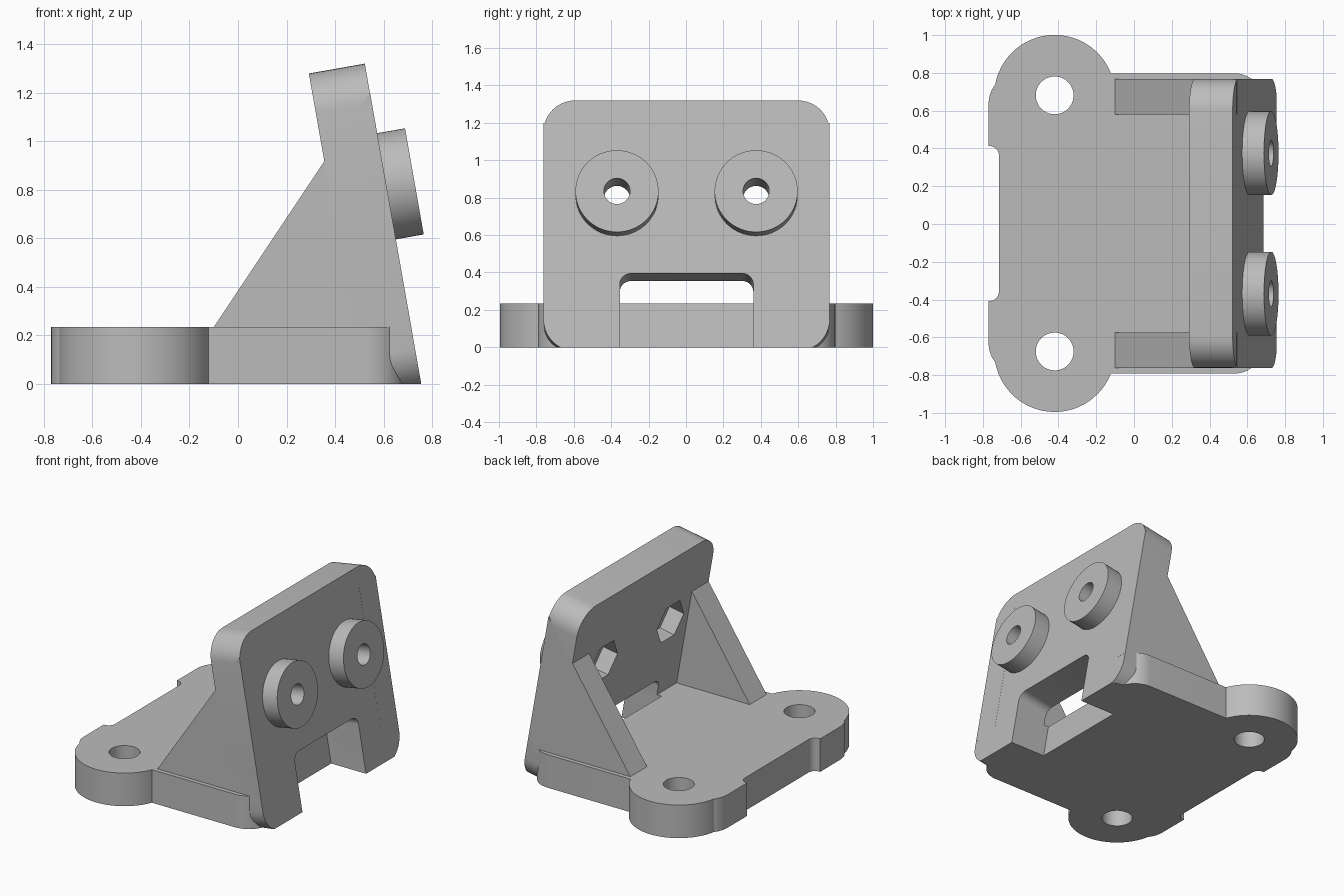
import bpy, bmesh
from math import sin, cos, pi, radians
from mathutils import Matrix, Vector

if "Cube" in bpy.data.objects:
    bpy.data.objects.remove(bpy.data.objects["Cube"], do_unlink=True)

grey = bpy.data.materials.new("light_grey")
grey.use_nodes = True
grey.diffuse_color = (0.5, 0.5, 0.5, 1)
grey.node_tree.nodes["Principled BSDF"].inputs["Base Color"].default_value = (0.5, 0.5, 0.5, 1)

MID = 0.003                      # centre line in y
TILT = radians(10)
s, c = sin(TILT), cos(TILT)
FLAT = Matrix.Translation((0, MID, 0))
# leaning frame: local x = across, y = up the face, z = out of the face
LEAN = Matrix(((0, -s, c, 0.755), (1, 0, 0, MID), (0, c, s, 0), (0, 0, 0, 1)))
SIDE = FLAT @ Matrix.Rotation(pi / 2, 4, "X")


def circle(x, y, r, n=64):
    return [(x + r * cos(2 * pi * i / n), y + r * sin(2 * pi * i / n)) for i in range(n)]


def rounded(x0, x1, y0, y1, r, n=10):
    """Rectangle outline with rounded corners."""
    corners = [(x1 - r, y1 - r), (x0 + r, y1 - r), (x0 + r, y0 + r), (x1 - r, y0 + r)]
    return [(x + r * cos(pi / 2 * (k + i / n)), y + r * sin(pi / 2 * (k + i / n)))
            for k, (x, y) in enumerate(corners) for i in range(n + 1)]


def prism(name, outline, z0, z1, frame):
    """Extrude an outline between two heights of a frame."""
    bm = bmesh.new()
    face = bm.faces.new([bm.verts.new((x, y, z0)) for x, y in outline])
    top = bmesh.ops.extrude_face_region(bm, geom=[face])["geom"]
    bmesh.ops.translate(bm, vec=Vector((0, 0, z1 - z0)),
                        verts=[v for v in top if isinstance(v, bmesh.types.BMVert)])
    bm.transform(frame)
    bmesh.ops.recalc_face_normals(bm, faces=bm.faces)
    mesh = bpy.data.meshes.new(name)
    bm.to_mesh(mesh)
    bm.free()
    mesh.materials.append(grey)
    ob = bpy.data.objects.new(name, mesh)
    bpy.context.collection.objects.link(ob)
    return ob


def combine(ob, operation, tools):
    """Apply booleans and discard the tool objects."""
    for tool in tools:
        tool.hide_render = True
        mod = ob.modifiers.new("shape", "BOOLEAN")
        mod.operation, mod.object, mod.solver = operation, tool, "EXACT"
    graph = bpy.context.evaluated_depsgraph_get()
    mesh = bpy.data.meshes.new_from_object(ob.evaluated_get(graph))
    ob.modifiers.clear()
    ob.data = mesh
    for tool in tools:
        bpy.data.objects.remove(tool, do_unlink=True)


def notch():
    # opening through the foot of the leaning plate and into the base
    return prism("notch_cutter", rounded(-0.357, 0.357, -0.4, 0.401, 0.06), -0.27, 0.2, LEAN)


SIDES = (-1, 1)

# base with two mounting lobes
base = prism("base", rounded(-0.77, 0.69, -0.795, 0.795, 0.16), 0, 0.235, FLAT)
combine(base, "UNION", [prism("lobe", circle(-0.42, k * 0.678, 0.32), 0, 0.235, FLAT)
                        for k in SIDES])
combine(base, "DIFFERENCE",
        [prism("hole", circle(-0.42, k * 0.678, 0.1), -0.1, 0.4, FLAT) for k in SIDES]
        + [prism("recess", rounded(-1, -0.715, -0.41, 0.41, 0.05), -0.1, 0.4, FLAT), notch()])

# leaning plate, trimmed flat at the ground
plate = prism("leaning_plate", rounded(-0.765, 0.765, -0.02, 1.34, 0.17), -0.234, 0, LEAN)
cuts = [notch(), prism("ground", rounded(-2, 2, -2, 2, 0.1), -1, 0, FLAT)]
for k in SIDES:
    cuts.append(prism("bolt_hole", circle(k * 0.372, 0.827, 0.07), -0.4, 0.3, LEAN))
    cuts.append(prism("nut_pocket", circle(k * 0.372, 0.827, 0.15, 6), -0.4, -0.12, LEAN))
combine(plate, "DIFFERENCE", cuts)

parts = [base, plate]
for k, label in zip(SIDES, ("right", "left")):
    # round bosses on the outer face
    boss = prism(label + "_boss", circle(k * 0.372, 0.827, 0.222), 0, 0.117, LEAN)
    combine(boss, "DIFFERENCE",
            [prism("bolt_hole", circle(k * 0.372, 0.827, 0.07), -0.4, 0.3, LEAN)])
    # triangular gussets
    gusset = prism(label + "_gusset", [(-0.123, 0.2), (0.72, 0.2), (0.544, 1.2)],
                   -k * 0.577, -k * 0.765, SIDE)
    parts += [boss, gusset]

# smooth curved walls, sharp edges
bpy.ops.object.select_all(action="DESELECT")
for ob in parts:
    ob.select_set(True)
bpy.context.view_layer.objects.active = base
bpy.ops.object.shade_smooth_by_angle(angle=radians(30))
